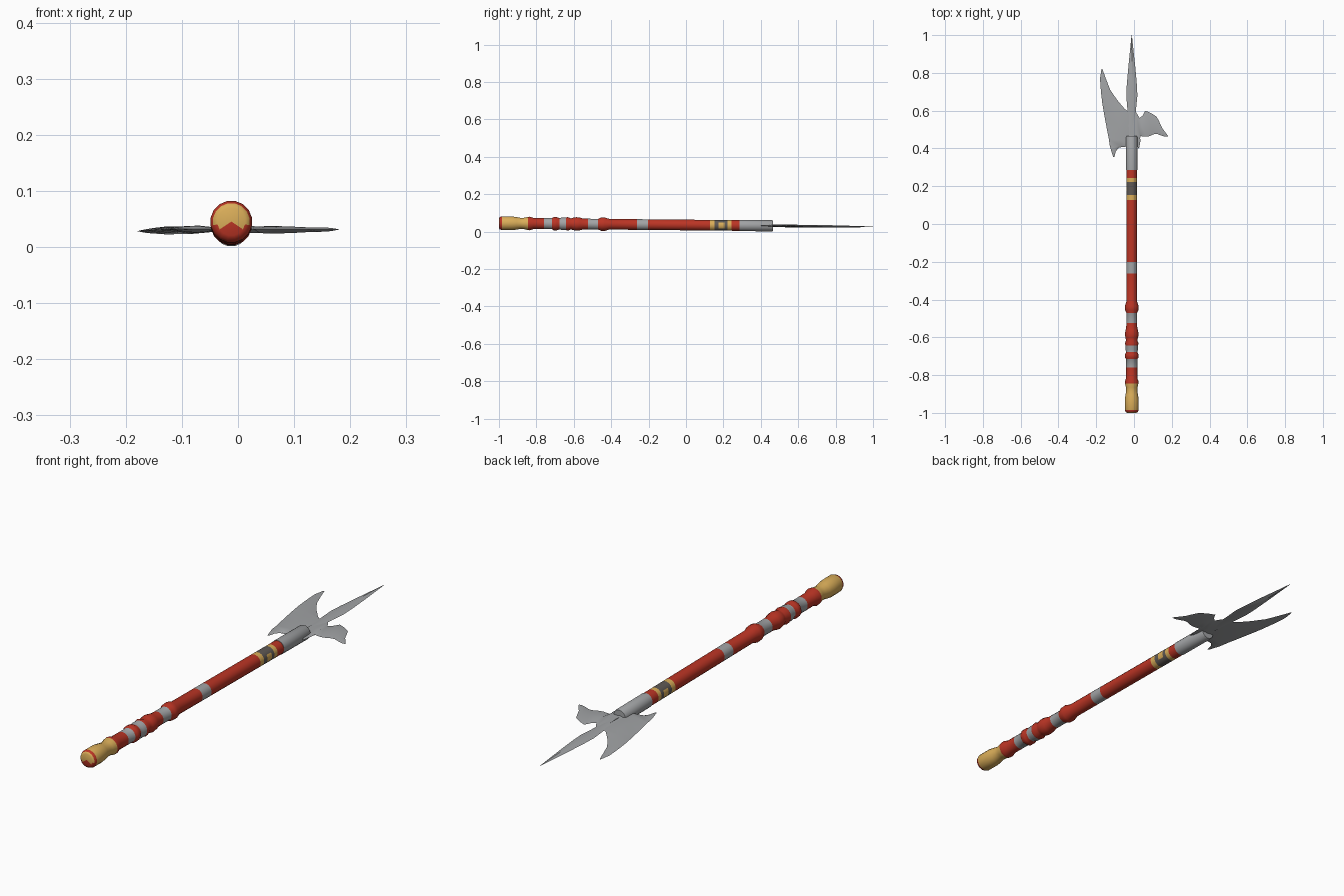
import bpy, bmesh, math
from mathutils import Vector

CX = -0.012      # shaft axis in x


def axis_z(y):
    # the pole rests on its socket, so it leans a little
    return 0.0313 - 0.0096 * (y - 0.46)


def material(name, rgb):
    m = bpy.data.materials.new(name)
    m.diffuse_color = (*rgb, 1)
    return m


MATS = [material("red_paint", (0.50, 0.035, 0.018)),
        material("gold", (0.70, 0.42, 0.10)),
        material("steel", (0.36, 0.37, 0.38)),
        material("dark_band", (0.115, 0.10, 0.09))]
R, G, S, D = range(4)


def finish(name, bm, angle):
    bmesh.ops.recalc_face_normals(bm, faces=bm.faces)
    me = bpy.data.meshes.new(name)
    bm.to_mesh(me)
    bm.free()
    for m in MATS:
        me.materials.append(m)
    ob = bpy.data.objects.new(name, me)
    bpy.context.collection.objects.link(ob)
    bpy.ops.object.select_all(action='DESELECT')
    ob.select_set(True)
    bpy.context.view_layer.objects.active = ob
    bpy.ops.object.shade_smooth_by_angle(angle=math.radians(angle))
    return ob


def turned(name, prof, end_mat, n=16):
    """Lathe along y; prof rows are (y, radius, colour up to the next row)."""
    bm = bmesh.new()
    rings = []
    for y, r, _ in prof:
        rings.append([bm.verts.new((CX + r * math.cos(2 * math.pi * (i + .5) / n), y,
                                    axis_z(y) + r * math.sin(2 * math.pi * (i + .5) / n)))
                      for i in range(n)])
    for k in range(len(prof) - 1):
        a, b = rings[k], rings[k + 1]
        for i in range(n):
            j = (i + 1) % n
            bm.faces.new((a[i], a[j], b[j], b[i])).material_index = prof[k][2]
    for ring in (rings[0], rings[-1]):
        y = ring[0].co.y
        c = bm.verts.new((CX, y, axis_z(y)))
        for i in range(n):
            bm.faces.new((ring[i], ring[(i + 1) % n], c)).material_index = end_mat
    return bm


def loft_blade(name, sections):
    """Diamond-section blade; rows are (edge a x, y, edge b x, y, half thickness)."""
    bm = bmesh.new()
    rings = []
    for ax, ay, bx, by, t in sections:
        mx, my = (ax + bx) / 2, (ay + by) / 2
        pts = [(ax, ay, 0), (mx, my, t), (bx, by, 0), (mx, my, -t)]
        rings.append([bm.verts.new((x, y, axis_z(y) + z)) for x, y, z in pts])
    for a, b in zip(rings, rings[1:]):
        for i in range(4):
            j = (i + 1) % 4
            bm.faces.new((a[i], a[j], b[j], b[i]))
    bm.faces.new(rings[0])
    bm.faces.new(rings[-1])
    for f in bm.faces:
        f.material_index = S
    finish(name, bm, 30)


# gold butt with a red rim and half-red end
bm = turned("butt", [(-1.0, 0.025, R), (-0.996, 0.033, R), (-0.985, 0.0375, G),
                     (-0.93, 0.0375, G), (-0.905, 0.034, G), (-0.885, 0.030, G),
                     (-0.865, 0.031, G), (-0.845, 0.036, G), (-0.84, 0.036, G)], G)
for f in bm.faces:
    c = f.calc_center_median()
    if c.y < -0.99:
        f.material_index = G if c.z > 0.038 and c.y < -0.997 else R
finish("butt", bm, 50)

# painted shaft with turned beads and bands
bm = turned("shaft", [
    (-0.845, 0.036, R), (-0.835, 0.037, R), (-0.815, 0.030, R), (-0.76, 0.030, S),
    (-0.716, 0.030, R), (-0.708, 0.036, R), (-0.69, 0.036, R), (-0.677, 0.030, S),
    (-0.665, 0.034, S), (-0.642, 0.034, R), (-0.632, 0.037, R), (-0.615, 0.030, R),
    (-0.602, 0.034, R), (-0.585, 0.037, R), (-0.565, 0.034, R), (-0.55, 0.030, R),
    (-0.525, 0.029, S), (-0.47, 0.029, R), (-0.455, 0.036, R), (-0.435, 0.037, R),
    (-0.41, 0.029, R), (-0.262, 0.029, S), (-0.202, 0.029, R), (0.128, 0.029, G),
    (0.153, 0.029, D), (0.175, 0.029, D), (0.205, 0.029, D), (0.222, 0.029, G),
    (0.243, 0.029, R), (0.29, 0.029, R)], R)
for f in bm.faces:   # small gold inlays on both sides of the dark band
    c = f.calc_center_median()
    if 0.18 < c.y < 0.2 and abs(c.z - axis_z(c.y)) < 0.014:
        f.material_index = G
finish("shaft", bm, 50)

# steel socket
finish("socket", turned("socket", [(0.285, 0.0305, S), (0.46, 0.0305, S),
                                   (0.465, 0.028, S)], S), 50)

# top spike
loft_blade("spike", [
    (-0.035, 0.45, 0.012, 0.45, 0.006), (-0.033, 0.58, 0.010, 0.58, 0.006),
    (-0.036, 0.62, 0.012, 0.62, 0.006), (-0.041, 0.68, 0.018, 0.68, 0.007),
    (-0.038, 0.74, 0.015, 0.74, 0.007), (-0.029, 0.84, 0.006, 0.84, 0.005),
    (-0.019, 0.94, -0.005, 0.94, 0.003), (-0.013, 1.0, -0.011, 1.0, 0.0005)])

# crescent axe blade, from top horn to lower horn
loft_blade("axe_blade", [
    (-0.172, 0.82, -0.167, 0.82, 0.0005), (-0.180, 0.77, -0.151, 0.775, 0.003),
    (-0.175, 0.70, -0.126, 0.71, 0.005), (-0.168, 0.64, -0.088, 0.655, 0.007),
    (-0.163, 0.61, -0.050, 0.61, 0.007), (-0.158, 0.58, -0.010, 0.58, 0.007),
    (-0.145, 0.51, -0.010, 0.50, 0.007), (-0.133, 0.45, -0.010, 0.44, 0.007),
    (-0.129, 0.42, -0.020, 0.412, 0.006), (-0.126, 0.405, -0.080, 0.405, 0.004),
    (-0.118, 0.38, -0.096, 0.385, 0.003), (-0.110, 0.355, -0.104, 0.355, 0.0005)])

# back fluke, from the socket out to its point
loft_blade("fluke", [
    (-0.02, 0.60, -0.02, 0.41, 0.006), (0.012, 0.59, 0.012, 0.41, 0.006),
    (0.030, 0.56, 0.028, 0.42, 0.006), (0.046, 0.575, 0.034, 0.465, 0.006),
    (0.060, 0.60, 0.065, 0.462, 0.007), (0.090, 0.587, 0.082, 0.465, 0.006),
    (0.120, 0.568, 0.105, 0.475, 0.005), (0.132, 0.545, 0.122, 0.477, 0.004),
    (0.148, 0.51, 0.145, 0.468, 0.004), (0.164, 0.488, 0.165, 0.462, 0.003),
    (0.179, 0.468, 0.179, 0.463, 0.0005)])

# small barb under the fluke
loft_blade("fluke_barb", [
    (0.010, 0.45, 0.035, 0.45, 0.003), (0.012, 0.425, 0.032, 0.425, 0.002),
    (0.024, 0.40, 0.027, 0.40, 0.0005)])
